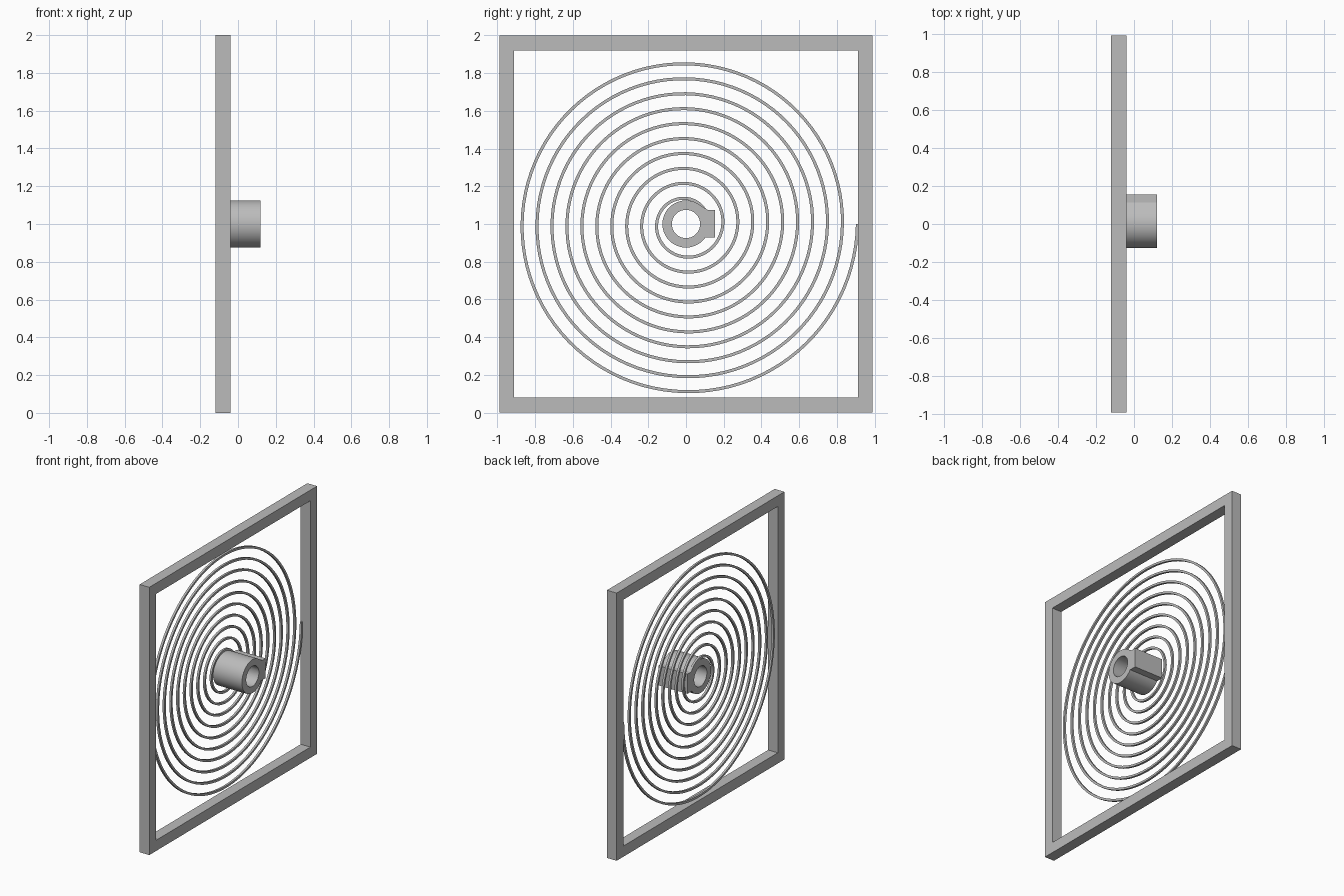
import bpy, bmesh
from math import pi, sin, cos, atan2, radians
from mathutils import Vector

cube = bpy.data.objects.get("Cube")
if cube:
    bpy.data.objects.remove(cube)

grey = bpy.data.materials.new("plain_grey")
grey.use_nodes = True
colour = (0.5, 0.5, 0.5, 1)
grey.diffuse_color = colour
grey.node_tree.nodes["Principled BSDF"].inputs["Base Color"].default_value = colour

BACK, FRONT, HUB_END = -0.12, -0.04, 0.12
CENTRE_Z = 1.0


def finish(name, bm, smooth=False):
    """Turn a bmesh into a grey object."""
    bmesh.ops.recalc_face_normals(bm, faces=bm.faces)
    mesh = bpy.data.meshes.new(name)
    bm.to_mesh(mesh)
    bm.free()
    mesh.materials.append(grey)
    obj = bpy.data.objects.new(name, mesh)
    bpy.context.collection.objects.link(obj)
    if smooth:
        bpy.ops.object.select_all(action='DESELECT')
        obj.select_set(True)
        bpy.context.view_layer.objects.active = obj
        bpy.ops.object.shade_smooth_by_angle(angle=radians(30))
    return obj


def prism(bm, points, x0, x1):
    """Extrude a closed (y, z) outline along x."""
    face = bm.faces.new([bm.verts.new((x0, y, CENTRE_Z + z)) for y, z in points])
    out = bmesh.ops.extrude_face_region(bm, geom=[face])
    verts = [v for v in out["geom"] if isinstance(v, bmesh.types.BMVert)]
    bmesh.ops.translate(bm, vec=(x1 - x0, 0, 0), verts=verts)


def cut(obj, name, points=None, radius=0.0, length=0.0, matrix_y=0.0, x=0.0):
    """Subtract a prism, or a cylinder along y, from the object."""
    bm = bmesh.new()
    if points:
        prism(bm, points, -0.5, 0.5)
    else:
        bmesh.ops.create_cone(bm, cap_ends=True, segments=32, radius1=radius,
                              radius2=radius, depth=length)
        for v in bm.verts:
            v.co = Vector((x + v.co.x, matrix_y + v.co.z, CENTRE_Z + v.co.y))
    cutter = finish(name, bm)
    mod = obj.modifiers.new(name, 'BOOLEAN')
    mod.operation, mod.solver, mod.object = 'DIFFERENCE', 'EXACT', cutter
    bpy.context.view_layer.objects.active = obj
    bpy.ops.object.modifier_apply(modifier=mod.name)
    bpy.data.objects.remove(cutter)


def rectangle(half_y, half_z):
    return [(-half_y, -half_z), (half_y, -half_z), (half_y, half_z), (-half_y, half_z)]


def arc(radius, start, end, steps):
    return [(radius * cos(start + (end - start) * i / steps),
             radius * sin(start + (end - start) * i / steps)) for i in range(steps + 1)]


# Square outer frame
bm = bmesh.new()
prism(bm, rectangle(0.99, 1.0), BACK, FRONT)
frame = finish("square_frame", bm)
cut(frame, "frame_opening", rectangle(0.912, 0.92))

# Hub: round sleeve with a clamping block on its +y side
block = [(0.155, -0.072), (0.155, 0.075), (0.114, 0.075)]
bm = bmesh.new()
prism(bm, arc(0.125, radians(58), 2 * pi - atan2(0.072, 0.102), 64) + block, BACK, HUB_END)
hub = finish("hub", bm)
cut(hub, "hub_bore", arc(0.075, 0, 2 * pi, 64)[:-1])
cut(hub, "screw_hole", radius=0.035, length=0.2, matrix_y=0.12, x=0.045)
hub.select_set(True)
bpy.context.view_layer.objects.active = hub
bpy.ops.object.shade_smooth_by_angle(angle=radians(30))

# Flat spiral spring of square wire, from the hub block to the frame
TURNS, STEPS, HALF = 10, 96, 0.008
INNER, PITCH = 0.116, 0.0793
bm = bmesh.new()
previous = None
for i in range(TURNS * STEPS + 1):
    turn = i / STEPS
    angle, radius = 2 * pi * turn, INNER + PITCH * turn
    ring = [bm.verts.new((BACK + HALF + dx * HALF,
                          (radius + dr * HALF) * cos(angle),
                          CENTRE_Z + (radius + dr * HALF) * sin(angle)))
            for dx, dr in ((-1, -1), (1, -1), (1, 1), (-1, 1))]
    if previous:
        for a in range(4):
            b = (a + 1) % 4
            bm.faces.new((previous[a], previous[b], ring[b], ring[a]))
    else:
        bm.faces.new(ring)
    previous = ring
bm.faces.new(previous)
finish("spiral_spring", bm, smooth=True)
